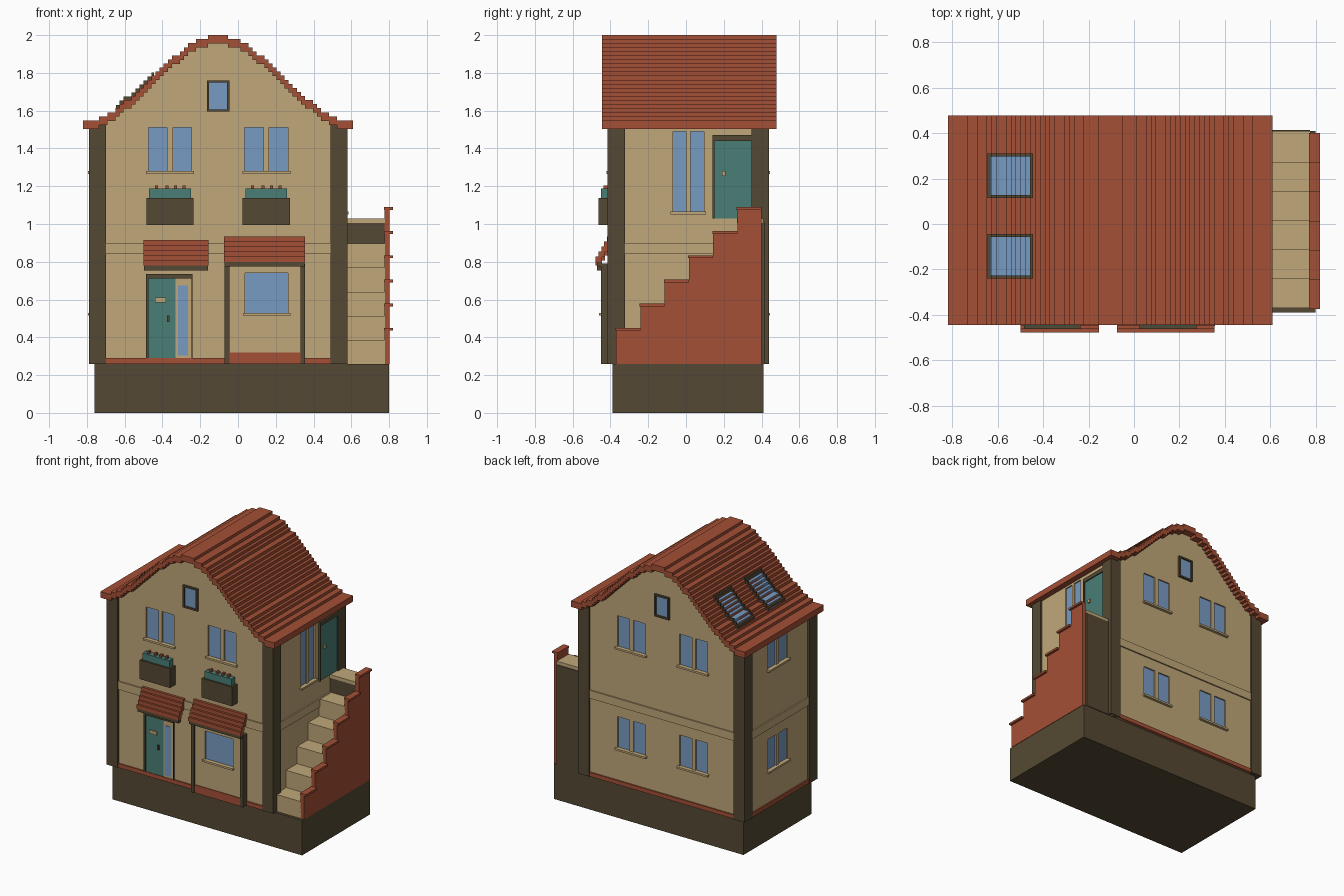
import bpy, bmesh, math

if "Cube" in bpy.data.objects:
    bpy.data.objects.remove(bpy.data.objects["Cube"], do_unlink=True)


def material(name, r, g, b):
    m = bpy.data.materials.new(name)
    m.use_nodes = True
    m.diffuse_color = (r, g, b, 1)
    m.node_tree.nodes["Principled BSDF"].inputs["Base Color"].default_value = (r, g, b, 1)
    return m


plaster = material("sand plaster", 0.53, 0.39, 0.19)
tile = material("red tile", 0.37, 0.08, 0.035)
timber = material("dark timber", 0.09, 0.066, 0.033)
paint = material("teal paint", 0.068, 0.21, 0.18)
glass = material("blue glass", 0.19, 0.33, 0.55)


def finish(name, bm, mat):
    bmesh.ops.recalc_face_normals(bm, faces=bm.faces)
    mesh = bpy.data.meshes.new(name)
    bm.to_mesh(mesh)
    bm.free()
    if mat:
        mesh.materials.append(mat)
    ob = bpy.data.objects.new(name, mesh)
    bpy.context.collection.objects.link(ob)
    return ob


def boxes(name, mat, items):
    """One object made of boxes (x0, x1, y0, y1, z0, z1)."""
    bm = bmesh.new()
    for x0, x1, y0, y1, z0, z1 in items:
        for v in bmesh.ops.create_cube(bm, size=1)["verts"]:
            v.co.x = x1 if v.co.x > 0 else x0
            v.co.y = y1 if v.co.y > 0 else y0
            v.co.z = z1 if v.co.z > 0 else z0
    return finish(name, bm, mat)


def extrude_y(name, mat, outline, y0, y1):
    bm = bmesh.new()
    face = bm.faces.new([bm.verts.new((x, y0, z)) for x, z in outline])
    moved = bmesh.ops.extrude_face_region(bm, geom=[face])["geom"]
    for v in moved:
        if isinstance(v, bmesh.types.BMVert):
            v.co.y = y1
    return finish(name, bm, mat)


# Wall planes: front, back, left, right
FRONT, BACK, LEFT, RIGHT = -0.40, 0.425, -0.775, 0.565


def on_wall(side, u0, u1, z0, z1, d0, d1):
    """Box on a wall: u runs along the wall, d is distance out from it."""
    if side == "front":
        return (u0, u1, FRONT - d1, FRONT - d0, z0, z1)
    if side == "back":
        return (u0, u1, BACK + d0, BACK + d1, z0, z1)
    if side == "left":
        return (LEFT - d1, LEFT - d0, u0, u1, z0, z1)
    return (RIGHT + d0, RIGHT + d1, u0, u1, z0, z1)


def ring(side, u0, u1, z0, z1, w, d):
    return [on_wall(side, u0, u0 + w, z0, z1, 0, d), on_wall(side, u1 - w, u1, z0, z1, 0, d),
            on_wall(side, u0, u1, z0, z0 + w, 0, d), on_wall(side, u0, u1, z1 - w, z1, 0, d)]


# Bell-shaped roof line, stepped into tile courses
RIDGE, HALF, STEP = -0.105, 0.715, 0.0215
EAVE = RIDGE - HALF


def roof_z(x):
    t = min(abs(x - RIDGE) / HALF, 1)
    return 1.54 + 0.205 * (1 + math.cos(math.pi * t)) + 0.05 * (1 - t)


def course_z(x):
    return 2 - round((2 - roof_z(x)) / STEP) * STEP


def stepped_sheet(name, mat, x0, x1, y0, y1, lift, drop):
    count = round(2 * HALF / STEP)
    pitch = 2 * HALF / count
    grid = [EAVE + i * pitch for i in range(count + 1)]
    cuts = [x0] + [g for g in grid if x0 + 0.001 < g < x1 - 0.001] + [x1]
    top = []
    for a, b in zip(cuts, cuts[1:]):
        column = EAVE + (math.floor(((a + b) / 2 - EAVE) / pitch) + 0.5) * pitch
        top += [(a, course_z(column) + lift), (b, course_z(column) + lift)]
    top = [p for i, p in enumerate(top) if i == 0 or p != top[i - 1]]
    low = [(x, z - lift - drop) for x, z in reversed(top)]
    return extrude_y(name, mat, top + low, y0, y1)


stepped_sheet("roof", tile, EAVE, RIDGE + HALF, -0.445, 0.478, 0, 0.045)

# Skylights on the left slope
for label, y0 in (("front", -0.24), ("back", 0.115)):
    y1, x0, x1, w = y0 + 0.195, -0.645, -0.445, 0.013
    stepped_sheet(label + "_skylight_glass", glass, x0, x1, y0 + w, y1 - w, 0.007, 0.01)
    for part, box in (("rail_a", (x0, x1, y0, y0 + w)), ("rail_b", (x0, x1, y1 - w, y1)),
                      ("sill", (x0, x0 + w, y0, y1)), ("head", (x1 - w, x1, y0, y1))):
        stepped_sheet(label + "_skylight_" + part, timber, *box, 0.018, 0.01)

# Base, house body and projecting bay
boxes("base", timber, [(-0.76, 0.80, -0.39, 0.41, 0, 0.26)])
N = 40
xs = [RIGHT + (LEFT - RIGHT) * i / N for i in range(N + 1)]
outline = [(LEFT, 0.26), (RIGHT, 0.26)] + [(x, roof_z(x) - 0.028) for x in xs]
body = extrude_y("house_walls", plaster, outline, FRONT, BACK)
bay = boxes("bay_wall", plaster, [on_wall("front", -0.05, 0.335, 0.26, 0.79, -0.01, 0.04)])

# Windows: recesses, panes and sills
recesses, panes, sills = [], [], []


def window(side, openings, z0, z1, out=0):
    for u0, u1 in openings:
        recesses.append(on_wall(side, u0, u1, z0, z1, out - 0.012, out + 0.02))
        panes.append(on_wall(side, u0 - 0.004, u1 + 0.004, z0 - 0.004, z1 + 0.004,
                             out - 0.03, out - 0.01))
    sills.append(on_wall(side, openings[0][0] - 0.012, openings[-1][1] + 0.012,
                         z0 - 0.014, z0, out - 0.005, out + 0.02))


def pair(c):
    return [(c - 0.115, c - 0.015), (c + 0.015, c + 0.115)]


for c in (-0.36, 0.15):
    window("front", pair(c), 1.28, 1.51)
    for z in (0.53, 1.28):
        window("back", pair(c), z, z + 0.23)
window("left", pair(0.03), 0.53, 0.76)
window("left", pair(0.03), 1.28, 1.49)
window("right", [(-0.07, 0.0), (0.025, 0.095)], 1.065, 1.49)
window("front", [(0.038, 0.265)], 0.53, 0.74, 0.04)
boxes("window_panes", glass, panes)
boxes("window_sills", plaster, sills)
cutter = boxes("window_cutter", None, recesses)
cutter.hide_render = True
for ob in (body, bay):
    mod = ob.modifiers.new("recesses", "BOOLEAN")
    mod.object, mod.operation, mod.solver = cutter, "DIFFERENCE", "EXACT"
    bpy.context.view_layer.objects.active = ob
    bpy.ops.object.modifier_apply(modifier=mod.name)
bpy.data.objects.remove(cutter, do_unlink=True)

# Gable windows
for side in ("front", "back"):
    boxes(side + "_gable_frame", timber, ring(side, -0.165, -0.045, 1.595, 1.76, 0.012, 0.015))
    boxes(side + "_gable_pane", glass, [on_wall(side, -0.16, -0.05, 1.6, 1.755, -0.01, 0.004)])

# Corner posts, belt course and plinth trim
boxes("corner_posts", timber, [(x, x + 0.09, y, y + 0.0925, 0.26, 1.525)
                               for x in (-0.79, 0.49) for y in (-0.415, 0.3475)])
spans = {"front": (-0.70, 0.49), "back": (-0.70, 0.49), "left": (-0.33, 0.35), "right": (-0.33, 0.35)}
boxes("belt_course", plaster, [on_wall(s, *u, 0.84, 0.90, -0.01, 0.01) for s, u in spans.items()])
boxes("plinth_trim", tile, [on_wall(s, *u, 0.26, 0.29, -0.01, 0.01) for s, u in spans.items()])

# Bay posts and lower panel
boxes("bay_posts", timber, [on_wall("front", u, u + 0.026, 0.26, 0.79, -0.01, 0.05)
                            for u in (-0.072, 0.33)])
boxes("bay_panel", tile, [on_wall("front", -0.046, 0.33, 0.26, 0.32, 0, 0.045)])

# Awnings over door and bay
for label, x0, x1, top in (("door", -0.50, -0.155, 0.915), ("bay", -0.075, 0.355, 0.935)):
    rows = []
    for i in range(5):
        y, z = -0.418 - 0.015 * i, top - 0.027 * i
        rows.append((x0, x1, y, y + 0.034, z - 0.028, z))
    boxes(label + "_awning", tile, rows)
    boxes(label + "_awning_beam", timber, [(x0 + 0.003, x1 - 0.003, -0.472, -0.445, top - 0.16, top - 0.13)])

# Front door with sidelight
door = "front"
boxes("front_door", paint, [on_wall(door, -0.475, -0.33, 0.29, 0.715, 0, 0.006)])
boxes("front_door_frame", timber, [on_wall(door, -0.488, -0.474, 0.29, 0.735, 0, 0.014),
                                   on_wall(door, -0.488, -0.24, 0.712, 0.735, 0, 0.014),
                                   on_wall(door, -0.246, -0.24, 0.29, 0.735, 0, 0.014)])
boxes("sidelight_frame", plaster, [on_wall(door, -0.33, -0.246, 0.29, 0.712, 0, 0.006)])
boxes("sidelight_pane", glass, [on_wall(door, -0.317, -0.265, 0.305, 0.675, 0, 0.009)])
boxes("door_plate", plaster, [on_wall(door, -0.44, -0.38, 0.585, 0.61, 0, 0.014)])
boxes("front_door_handle", timber, [on_wall(door, -0.375, -0.362, 0.48, 0.515, 0, 0.014)])

# Flower boxes
for label, c in (("left_flower", -0.36), ("right_flower", 0.15)):
    boxes(label + "_box", timber, [(c - 0.125, c + 0.125, -0.463, FRONT, 0.995, 1.137)])
    boxes(label + "_foliage", paint, [(c - 0.11, c + 0.11, -0.45, FRONT - 0.005, 1.137, 1.188)])
    boxes(label + "_blooms", tile, [(c + u, c + u + 0.016, -0.438, -0.415, 1.188, 1.205)
                                    for u in (-0.08, -0.025, 0.02, 0.065)])

# Side door at the top of the stairs
boxes("side_door", paint, [on_wall("right", 0.15, 0.35, 1.03, 1.44, 0, 0.006)])
boxes("side_door_frame", timber, [on_wall("right", 0.14, 0.15, 1.03, 1.47, 0, 0.014),
                                  on_wall("right", 0.14, 0.35, 1.44, 1.47, 0, 0.014)])
boxes("side_door_knob", plaster, [on_wall("right", 0.19, 0.21, 1.255, 1.28, 0, 0.016)])

# Outside stairs with stepped parapet
RUN, RISE = 0.1285, 0.128
treads, parapet, caps = [], [], []
for i in range(6):
    y, z = -0.37 + RUN * i, 0.385 + RISE * i
    if i < 5:
        treads.append((RIGHT, 0.778, y, 0.40, z - RISE, z))
    parapet.append((0.775, 0.803, y, y + RUN, 0.26, z + 0.05))
    caps.append((0.772, 0.82, y - 0.004, y + RUN, z + 0.05, z + 0.065))
boxes("stair_treads", plaster, treads)
boxes("stair_parapet", tile, parapet)
boxes("parapet_caps", tile, caps)
boxes("landing_support", timber, [(RIGHT, 0.776, 0.275, 0.415, 0.26, 1.005)])
boxes("landing", plaster, [(RIGHT, 0.778, 0.27, 0.41, 1.005, 1.03)])
